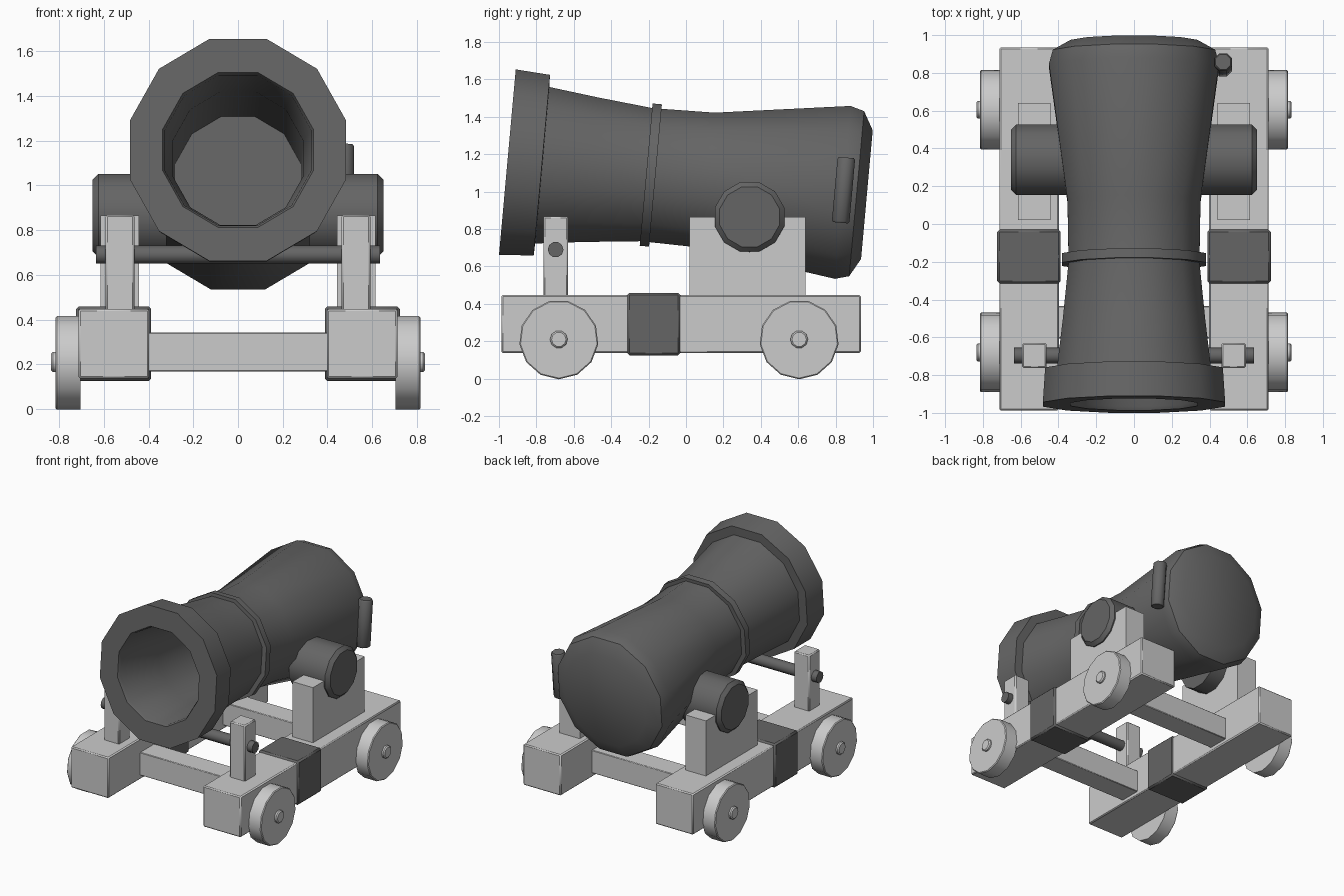
import bpy, bmesh, math
from mathutils import Matrix, Vector

if "Cube" in bpy.data.objects:
    bpy.data.objects.remove(bpy.data.objects["Cube"])

TILT = math.atan2(-0.09, 0.996)
BARREL = Matrix.Translation((0, -0.955, 1.158)) @ Matrix.Rotation(TILT, 4, 'X')

IRON = bpy.data.materials.new("dark_iron")
IRON.diffuse_color = (0.13, 0.13, 0.13, 1)
IRON.use_nodes = True
IRON.node_tree.nodes["Principled BSDF"].inputs["Base Color"].default_value = IRON.diffuse_color


def finish(name, bm, bevel=0.0, angle=40, mat=None):
    bmesh.ops.recalc_face_normals(bm, faces=bm.faces)
    me = bpy.data.meshes.new(name)
    bm.to_mesh(me)
    bm.free()
    for p in me.polygons:
        p.use_smooth = True
    me.set_sharp_from_angle(angle=math.radians(angle))
    if mat:
        me.materials.append(mat)
    ob = bpy.data.objects.new(name, me)
    bpy.context.collection.objects.link(ob)
    if bevel:
        m = ob.modifiers.new("bevel", 'BEVEL')
        m.width, m.segments, m.limit_method = bevel, 1, 'ANGLE'
    return ob


def lathe(name, profile, matrix, n=12, closed=False, sx=1.0, offset=0.5, mat=None):
    """Spin (distance, apothem) pairs about the local y axis."""
    bm = bmesh.new()
    rings = []
    for t, r in profile:
        R = r / math.cos(math.pi / n)
        rings.append([bm.verts.new((sx * R * math.sin(2 * math.pi * (i + offset) / n), t,
                                    R * math.cos(2 * math.pi * (i + offset) / n)))
                      for i in range(n)])
    pairs = list(zip(rings, rings[1:]))
    if closed:
        pairs.append((rings[-1], rings[0]))
    else:
        bm.faces.new(rings[0])
        bm.faces.new(rings[-1])
    for a, b in pairs:
        for i in range(n):
            j = (i + 1) % n
            bm.faces.new((a[i], a[j], b[j], b[i]))
    bm.transform(matrix)
    return finish(name, bm, mat=mat)


def box(name, x, y, z, bevel=0.008, mat=None):
    bm = bmesh.new()
    bmesh.ops.create_cube(bm, size=1)
    for v in bm.verts:
        v.co = Vector([(a + b) / 2 + c * (b - a) for (a, b), c in zip((x, y, z), v.co)])
    return finish(name, bm, bevel, mat=mat)


def rod_x(name, x0, x1, y, z, r, n=12, chamfer=0.0, offset=0.5, mat=None):
    """Cylinder along x, chamfered on its outer (x1) end."""
    m = Matrix.Translation((0, y, z)) @ Matrix.Rotation(-math.pi / 2, 4, 'Z')
    s = 1 if x1 > x0 else -1
    prof = [(x0, r), (x1, r)]
    if chamfer:
        prof = [(x0, r), (x1 - s * chamfer, r), (x1, r - chamfer)]
    return lathe(name, prof, m, n, offset=offset, mat=mat)


# barrel: bore floor forward to the muzzle, then the outside back to the breech
bore = [(1.55, 0.29), (0.42, 0.30), (0.02, 0.337)]
outer = [(0, 0.347), (0, 0.4975), (0.185, 0.485), (0.187, 0.42), (0.45, 0.388),
         (0.75, 0.357), (1.08, 0.363), (1.80, 0.464), (1.875, 0.443), (1.93, 0.345)]
lathe("barrel", bore + outer, BARREL, sx=0.97, mat=IRON)

# raised band around the barrel
lathe("barrel_band", [(0.745, 0.33), (0.745, 0.382), (0.795, 0.382), (0.795, 0.33)],
      BARREL, closed=True, mat=IRON)

# touch-hole tube on the right of the breech
m = Matrix.Translation((0.472, 0.842, 1.008)) @ Matrix.Rotation(TILT + math.pi / 2, 4, 'X')
lathe("breech_tube", [(-0.175, 0.04), (-0.165, 0.047), (0.165, 0.047), (0.175, 0.04)],
      m, n=8, mat=IRON)

# elevation rod under the muzzle
rod_x("support_rod", -0.635, 0.635, -0.697, 0.69, 0.04, n=10, mat=IRON)

# cross beams between the rails
for nm, y in (("front", -0.52), ("rear", 0.475)):
    box(nm + "_cross_beam", (-0.42, 0.42), (y - 0.085, y + 0.085), (0.168, 0.342), 0.004)

for side, s in (("right", 1), ("left", -1)):
    def span(a, b):
        return tuple(sorted((s * a, s * b)))

    # side rail, its iron strap and the front post
    box(side + "_rail", span(0.397, 0.713), (-0.987, 0.935), (0.137, 0.447))
    box(side + "_strap", span(0.388, 0.724), (-0.315, -0.03), (0.125, 0.459), 0.012, mat=IRON)
    box(side + "_post", span(0.463, 0.592), (-0.763, -0.63), (0.43, 0.868))

    # cheek block with a round seat for the trunnion
    pts = [(0.02, 0.43), (0.64, 0.43), (0.64, 0.865)]
    pts += [(0.34 + 0.187 * math.cos(a), 0.865 - 0.187 * math.sin(a))
            for a in (math.pi * k / 6 for k in range(7))]
    pts += [(0.02, 0.865)]
    bm = bmesh.new()
    f = bm.faces.new([bm.verts.new((s * 0.443, y, z)) for y, z in pts])
    ext = bmesh.ops.extrude_face_region(bm, geom=[f])
    bmesh.ops.translate(bm, vec=(s * 0.172, 0, 0),
                        verts=[v for v in ext["geom"] if isinstance(v, bmesh.types.BMVert)])
    finish(side + "_cheek", bm, angle=25)

    # trunnion
    rod_x(side + "_trunnion", s * 0.32, s * 0.65, 0.34, 0.865, 0.186, chamfer=0.026, mat=IRON)

    # wheels and axle ends
    for nm, y in (("front", -0.68), ("rear", 0.605)):
        rod_x(f"{side}_{nm}_wheel", s * 0.705, s * 0.815, y, 0.209, 0.206, n=13,
              chamfer=0.006, offset=0.5)
        rod_x(f"{side}_{nm}_axle", s * 0.70, s * 0.835, y, 0.21, 0.045, n=10, chamfer=0.008)
